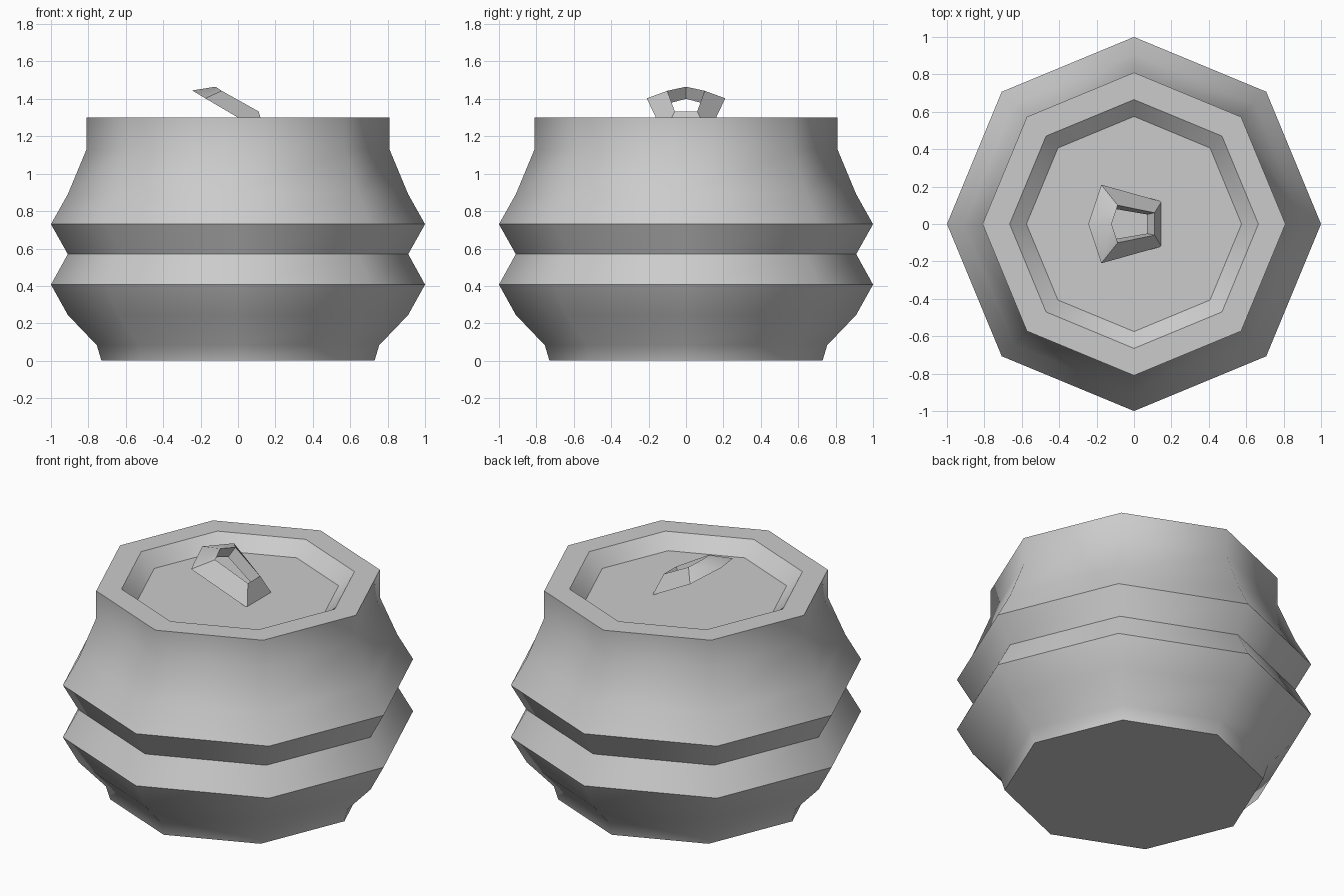
import bpy, bmesh, math

if "Cube" in bpy.data.objects:
    bpy.data.objects.remove(bpy.data.objects["Cube"])


def loft(name, rings, closed=False, smooth_angle=0):
    """Bridge consecutive vertex rings; cap both ends, or join last ring to first."""
    bm = bmesh.new()
    loops = [[bm.verts.new(p) for p in ring] for ring in rings]
    pairs = list(zip(loops, loops[1:]))
    if closed:
        pairs.append((loops[-1], loops[0]))
    else:
        bm.faces.new(loops[0])
        bm.faces.new(loops[-1])
    for a, b in pairs:
        n = len(a)
        for i in range(n):
            j = (i + 1) % n
            bm.faces.new((a[i], a[j], b[j], b[i]))
    bmesh.ops.recalc_face_normals(bm, faces=bm.faces)
    bm.normal_update()
    # Soft corners around the body, crisp creases and flat level faces
    for f in bm.faces:
        f.smooth = smooth_angle > 0
    for e in bm.edges:
        level = any(abs(f.normal.z) > 0.99 for f in e.link_faces)
        e.smooth = not level and e.calc_face_angle(0) < math.radians(smooth_angle)
    mesh = bpy.data.meshes.new(name)
    bm.to_mesh(mesh)
    bm.free()
    obj = bpy.data.objects.new(name, mesh)
    bpy.context.collection.objects.link(obj)
    return obj


def octagon(r, z):
    return [(r * math.cos(k * math.pi / 4), r * math.sin(k * math.pi / 4), z)
            for k in range(8)]


def pentagon(tip, shoulder, foot):
    """Mirrored five-sided ring: tip (x, z), shoulder and foot (x, y, z)."""
    (sx, sy, sz), (fx, fy, fz) = shoulder, foot
    return [(tip[0], 0, tip[1]), (sx, sy, sz), (fx, fy, fz),
            (fx, -fy, fz), (sx, -sy, sz)]


# Pot body with ridged sides and recessed lid
profile = [(0.73, 0), (0.755, 0.083), (0.91, 0.245), (1, 0.407), (0.91, 0.57),
           (1, 0.73), (0.91, 0.89), (0.81, 1.13), (0.81, 1.30),
           (0.665, 1.30), (0.575, 1.22)]
loft("pot_body", [octagon(r, z) for r, z in profile], smooth_angle=46)

# Tilted ring handle with a triangular cross-section
outer = pentagon((-0.245, 1.445), (-0.175, 0.21, 1.403), (0.147, 0.12, 1.214))
upper = pentagon((-0.12, 1.465), (-0.087, 0.10, 1.443), (0.11, 0.06, 1.333))
lower = [(x - 0.04, y * 0.85, z - 0.065) for x, y, z in upper]
loft("lid_handle", [outer, upper, lower], closed=True, smooth_angle=46)
